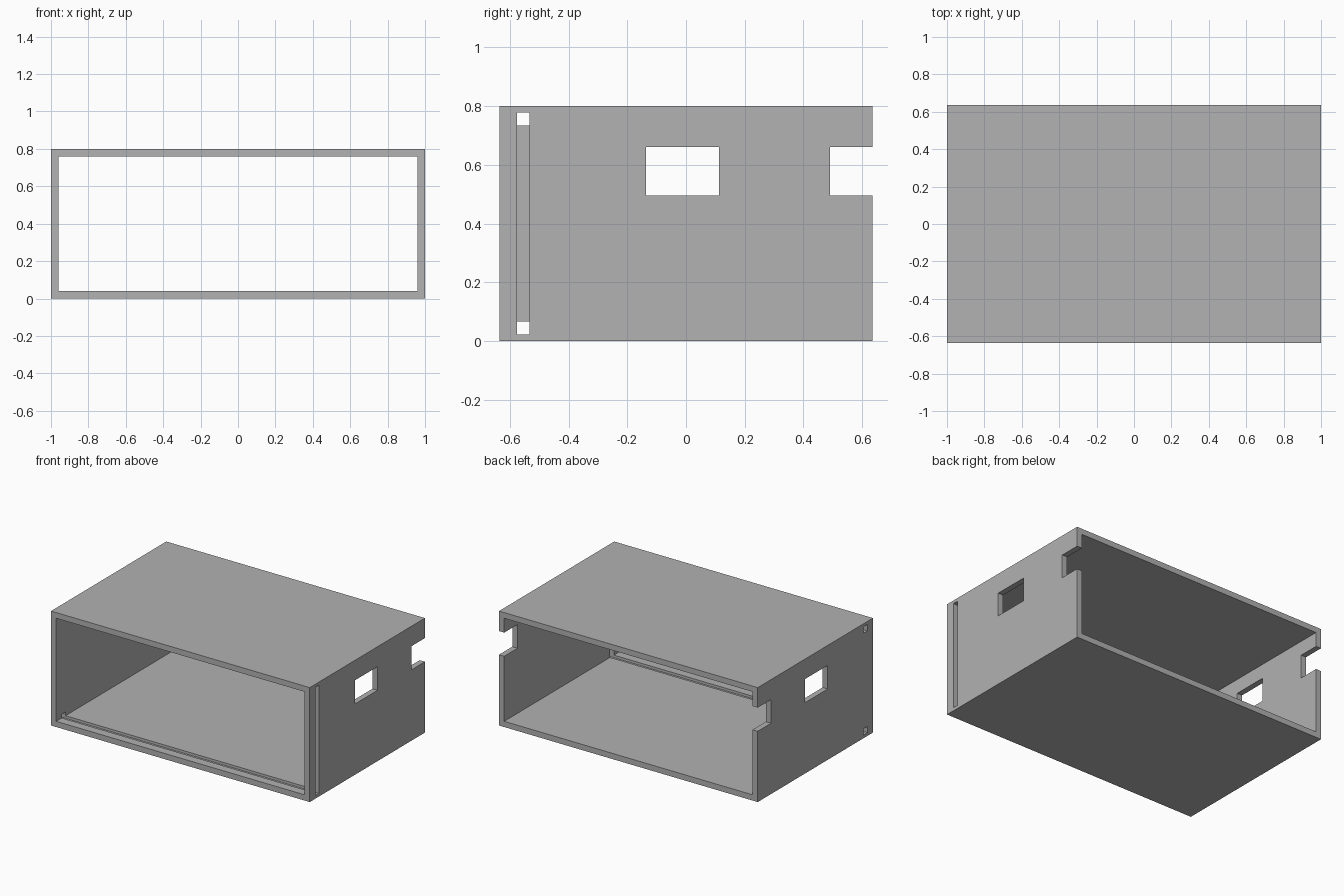
import bpy
import bmesh

W, D, H, T = 1.0, 0.636, 0.8, 0.04   # half width, half depth, height, wall

if "Cube" in bpy.data.objects:
    bpy.data.objects.remove(bpy.data.objects["Cube"], do_unlink=True)

grey = bpy.data.materials.new("matte grey")
grey.use_nodes = True
grey.diffuse_color = (0.445, 0.445, 0.445, 1)
grey.node_tree.nodes["Principled BSDF"].inputs["Base Color"].default_value = grey.diffuse_color


def box(name, x, y, z):
    """Box spanning the given (low, high) range on each axis."""
    bm = bmesh.new()
    bmesh.ops.create_cube(bm, size=1)
    for v in bm.verts:
        v.co = [r[0] + (c + 0.5) * (r[1] - r[0]) for c, r in zip(v.co, (x, y, z))]
    mesh = bpy.data.meshes.new(name)
    bm.to_mesh(mesh)
    bm.free()
    mesh.materials.append(grey)
    obj = bpy.data.objects.new(name, mesh)
    bpy.context.collection.objects.link(obj)
    return obj


case = box("case_shell", (-W, W), (-D, D), (0, H))

through = (-1.2, 1.2)
slot_y = (-0.575, -0.533)
cutters = [
    # open front and back
    box("interior_cutter", (-W + T, W - T), (-1, 1), (T, H - T)),
    # window and rear notch through both side walls
    box("window_cutter", through, (-0.136, 0.113), (0.495, 0.66)),
    box("notch_cutter", through, (0.49, 1), (0.495, 0.66)),
    # panel slot: open at one side, grooved into floor and ceiling
    box("slot_cutter", (-0.9, 1.2), slot_y, (0.022, H - 0.022)),
    # small tab holes where the grooves leave the other side
    box("lower_tab_cutter", (-1.2, -0.5), slot_y, (0.022, 0.066)),
    box("upper_tab_cutter", (-1.2, -0.5), slot_y, (H - 0.066, H - 0.022)),
]

# Cut the shell, then discard the cutters
bpy.context.view_layer.objects.active = case
for cutter in cutters:
    cutter.hide_render = True
    mod = case.modifiers.new(cutter.name, 'BOOLEAN')
    mod.operation = 'DIFFERENCE'
    mod.solver = 'EXACT'
    mod.object = cutter
    bpy.ops.object.modifier_apply(modifier=mod.name)
    bpy.data.objects.remove(cutter, do_unlink=True)
